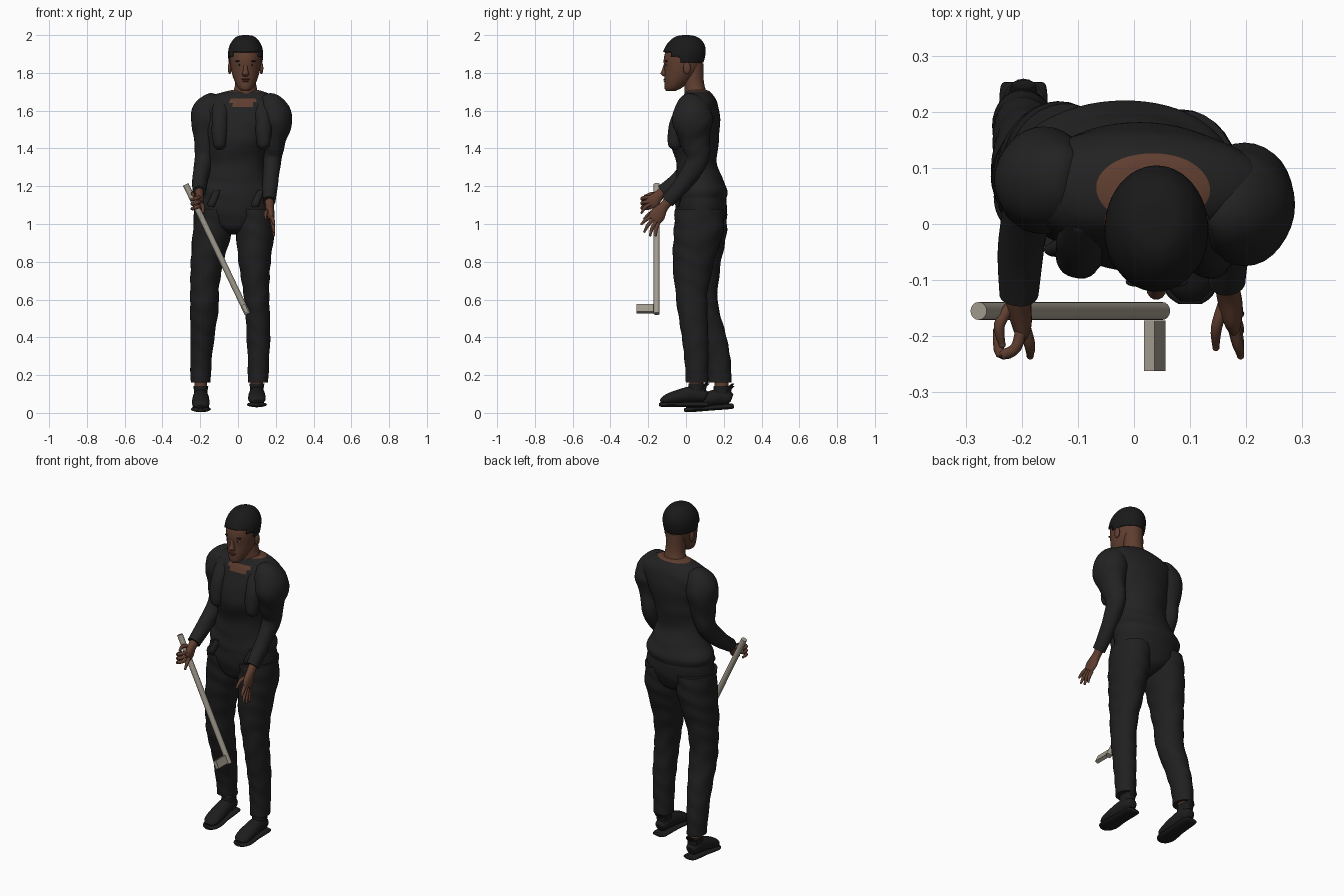
import bpy, bmesh, math
from mathutils import Vector

default = bpy.data.objects.get("Cube")
if default:
    bpy.data.objects.remove(default, do_unlink=True)


def material(name, red, green, blue):
    mat = bpy.data.materials.new(name)
    colour = (red, green, blue, 1)
    mat.use_nodes = True
    mat.diffuse_color = colour
    shader = next(n for n in mat.node_tree.nodes if n.type == 'BSDF_PRINCIPLED')
    shader.inputs["Base Color"].default_value = colour
    shader.inputs["Roughness"].default_value = 0.8
    return mat


shirt_black = material("shirt black", .016, .016, .016)
trouser_black = material("trouser black", .014, .014, .015)
shoe_black = material("shoe black", .012, .012, .013)
hair_black = material("hair black", .01, .01, .01)
skin_brown = material("skin brown", .115, .048, .029)
lip_brown = material("lip brown", .1, .036, .026)
eye_white = material("eye white", .3, .26, .23)
cane_beige = material("cane beige", .36, .33, .27)


def finish(name, bm, mats):
    """Turn a bmesh into a smooth shaded object with sharp edges kept."""
    bmesh.ops.recalc_face_normals(bm, faces=bm.faces)
    mesh = bpy.data.meshes.new(name)
    bm.to_mesh(mesh)
    bm.free()
    for mat in mats:
        mesh.materials.append(mat)
    mesh.shade_smooth()
    mesh.set_sharp_from_angle(angle=math.radians(50))
    obj = bpy.data.objects.new(name, mesh)
    bpy.context.collection.objects.link(obj)
    return obj


def smooth_path(stations, steps):
    """Catmull-Rom interpolation through (x, y, z, half width, half depth)."""
    pts = [stations[0], *stations, stations[-1]]
    out = []
    for p, q, r, s in zip(pts, pts[1:], pts[2:], pts[3:]):
        for k in range(steps):
            t = k / steps
            out.append([b + t * (c - a) / 2
                        + t * t * (a - 2.5 * b + 2 * c - d / 2)
                        + t ** 3 * (1.5 * (b - c) + (d - a) / 2)
                        for a, b, c, d in zip(p, q, r, s)])
    return out + [list(stations[-1])]


def loft(name, stations, *mats, level=False, sides=24, steps=6, ripple=0,
         rule=None, keep=None):
    """Skin elliptical rings along a path; rings lie flat when level is set."""
    rows = smooth_path(stations, steps)
    bm = bmesh.new()
    rings = []
    for i, (x, y, z, a, b) in enumerate(rows):
        before, after = rows[max(i - 1, 0)], rows[min(i + 1, len(rows) - 1)]
        along = Vector((0, 0, 1)) if level else (
            Vector(after[:3]) - Vector(before[:3])).normalized()
        across = Vector((1, 0, 0))
        across = (across - along * across.dot(along)).normalized()
        deep = along.cross(across)
        ring = []
        for k in range(sides):
            ang = math.tau * k / sides
            fold = 1 + ripple * math.sin(55 * z + 2 * math.sin(2 * ang + 9 * z))
            ring.append(bm.verts.new(
                Vector((x, y, z)) + across * (max(a, .001) * fold * math.cos(ang))
                + deep * (max(b, .001) * fold * math.sin(ang))))
        rings.append(ring)
    for low, high in zip(rings, rings[1:]):
        for k in range(sides):
            n = (k + 1) % sides
            bm.faces.new((low[k], low[n], high[n], high[k]))
    bm.faces.new(rings[0])
    bm.faces.new(rings[-1])
    if keep:
        drop = [f for f in bm.faces if not keep(f.calc_center_median())]
        bmesh.ops.delete(bm, geom=drop, context='FACES')
    if rule:
        for f in bm.faces:
            f.material_index = int(rule(f.calc_center_median()))
    return finish(name, bm, mats)


def ball(name, centre, radii, mat):
    bm = bmesh.new()
    bmesh.ops.create_uvsphere(bm, u_segments=16, v_segments=10, radius=1)
    bmesh.ops.scale(bm, vec=radii, verts=bm.verts)
    bmesh.ops.translate(bm, vec=centre, verts=bm.verts)
    return finish(name, bm, [mat])


def finger(name, *points, r=.01):
    """Rounded tube through the joints, tapering at the tip."""
    sizes = [r] * (len(points) - 1) + [r * .6]
    loft(name, [(*p, s, s) for p, s in zip(points, sizes)], skin_brown,
         sides=10, steps=4)
    ball(name + "_tip", points[-1], (r * .65,) * 3, skin_brown)


# Shirt, with an open neckline coloured as skin
def bare(c):
    front = c.y < .05 and 1.618 < c.z < 1.665
    return c.z > 1.702 or front and abs(c.x - .025) < .05 + .5 * (c.z - 1.618)


loft("shirt", [(-.02, .078, 1.125, .195, .13), (-.02, .083, 1.175, .203, .137),
               (-.015, .072, 1.24, .172, .122), (-.01, .055, 1.33, .146, .108),
               (0, .045, 1.45, .165, .13), (.012, .06, 1.57, .205, .12),
               (.015, .065, 1.635, .22, .102), (.022, .066, 1.675, .175, .083),
               (.035, .062, 1.703, .095, .062), (.037, .055, 1.71, .06, .045)],
     shirt_black, skin_brown, level=True, sides=64, steps=10, ripple=.01,
     rule=bare)

# Loose front panels and hem points
for side, x in (("right", -.097), ("left", .135)):
    loft(side + "_front_panel",
         [(x, -.055, 1.395, .015, .015), (x, -.06, 1.42, .034, .034),
          (x, -.055, 1.5, .042, .04), (x * .98, -.03, 1.59, .042, .035),
          (x * .95, .015, 1.66, .035, .025)], shirt_black, level=True, ripple=.03)
    loft(side + "_hem_point",
         [(x - .045, -.045, 1.09, .016, .008), (x - .04, -.045, 1.115, .022, .014),
          (x - .01, -.03, 1.18, .02, .02)], shirt_black, level=True, sides=12)

# Trousers
loft("trouser_hips", [(-.018, .07, .945, .025, .05), (-.02, .075, .975, .1, .105),
                      (-.022, .078, 1.03, .185, .128),
                      (-.02, .08, 1.09, .202, .137), (-.02, .08, 1.15, .197, .13)],
     trouser_black, level=True, sides=40, ripple=.008)
legs = {
    "left": [(.085, .072, 1.08, .1, .13), (.09, .065, .95, .1, .13),
             (.088, .04, .8, .085, .11), (.095, .03, .66, .07, .088),
             (.102, .033, .56, .065, .08), (.108, .048, .4, .062, .07),
             (.108, .056, .27, .056, .063), (.106, .058, .16, .054, .058)],
    "right": [(-.13, .085, 1.08, .1, .13), (-.138, .09, .95, .102, .125),
              (-.163, .082, .8, .087, .104), (-.177, .083, .66, .076, .086),
              (-.178, .092, .56, .076, .08), (-.188, .14, .4, .063, .075),
              (-.196, .17, .27, .056, .067), (-.198, .18, .16, .053, .06)]}
for side, stations in legs.items():
    loft(side + "_trouser_leg", stations, trouser_black, level=True,
         sides=32, steps=9, ripple=.022)


# Shoes: ankle, upper, sole and flared collar
def shoe(side, x, y, z, tilt):
    def lay(rows):
        return [(x + dx, y + dy, z + dz + tilt * dy, a, b)
                for dx, dy, dz, a, b in rows]
    loft(side + "_ankle", [(x, y + .06, z + .05, .032, .036),
                           (x, y + .06, .22, .034, .038)], skin_brown, level=True)
    loft(side + "_shoe_upper",
         lay([(0, .115, .055, .02, .018), (0, .1, .06, .034, .034),
              (0, .04, .068, .041, .043), (0, -.04, .055, .046, .036),
              (0, -.1, .04, .044, .026), (0, -.13, .03, .02, .01)]), shoe_black)
    loft(side + "_shoe_sole",
         lay([(0, .125, .014, .03, .008), (0, .11, .014, .042, .014),
              (0, 0, .014, .045, .014), (0, -.08, .014, .053, .014),
              (0, -.12, .014, .042, .013), (0, -.138, .014, .02, .008)]), shoe_black)
    loft(side + "_shoe_collar",
         lay([(0, .06, .07, .036, .045), (0, .062, .1, .036, .044),
              (0, .075, .125, .04, .056)]), shoe_black, level=True)
    loft(side + "_heel_tab",
         lay([(0, .09, .07, .03, .02), (0, .1, .11, .028, .014),
              (0, .122, .135, .02, .006)]), shoe_black, level=True, sides=12)


shoe("left", .1, -.005, .03, 0)
shoe("right", -.197, .128, .012, .08)

# Sleeves with full shoulders
loft("left_sleeve", [(.13, .05, 1.655, .03, .05), (.168, .04, 1.625, .076, .09),
                     (.197, .035, 1.55, .092, .108), (.19, .045, 1.45, .066, .082),
                     (.182, .06, 1.34, .048, .06), (.17, -.02, 1.21, .041, .045),
                     (.165, -.1, 1.12, .034, .038)],
     shirt_black, ripple=.02, sides=32)
loft("right_sleeve", [(-.1, .075, 1.655, .03, .05), (-.13, .077, 1.635, .07, .075),
                      (-.16, .078, 1.57, .09, .095), (-.168, .075, 1.45, .066, .075),
                      (-.18, .06, 1.34, .05, .058), (-.2, -.03, 1.24, .042, .046),
                      (-.205, -.125, 1.17, .035, .038)],
     shirt_black, ripple=.02, sides=32)

# Left hand, open
loft("left_palm", [(.166, -.085, 1.13, .024, .026), (.168, -.12, 1.09, .022, .027),
                   (.174, -.15, 1.05, .02, .042), (.178, -.17, 1.02, .014, .036)],
     skin_brown)
for i, (y, z) in enumerate(((-.235, 1.0), (-.22, .96), (-.19, .94), (-.16, .94))):
    base = (.177, -.185 + .013 * i, 1.04 - .012 * i)
    finger(f"left_finger_{i + 1}", base,
           (.185, (y + base[1]) / 2 - .005, (z + base[2]) / 2), (.19, y, z))
finger("left_thumb", (.16, -.14, 1.07), (.147, -.185, 1.06), (.146, -.22, 1.03))

# Right hand, curled round the cane
loft("right_palm", [(-.205, -.11, 1.18, .024, .026), (-.205, -.145, 1.15, .022, .028),
                    (-.2, -.175, 1.12, .018, .036), (-.2, -.195, 1.105, .012, .028)],
     skin_brown)
for i in range(3):
    z = 1.14 - .024 * i
    finger(f"right_finger_{i + 1}", (-.2, -.175, z), (-.21, -.22, z),
           (-.238, -.23, z - .01), (-.245, -.19, z - .01))
finger("right_index", (-.195, -.18, 1.11), (-.186, -.215, 1.09), (-.185, -.235, 1.06))
finger("right_thumb", (-.22, -.145, 1.15), (-.24, -.18, 1.16), (-.235, -.215, 1.15))

# Cane and its block handle
loft("cane_shaft", [(-.277, -.155, 1.21, .016, .016), (.05, -.155, .525, .016, .016)],
     cane_beige, sides=16, steps=1)
bpy.ops.mesh.primitive_cube_add(size=1, location=(.037, -.217, .552),
                                rotation=(0, -.445, 0))
handle = bpy.context.object
handle.name = "cane_handle"
handle.scale = (.021, .09, .046)
handle.data.materials.append(cane_beige)

# Neck and head
loft("neck", [(.035, .055, 1.66, .08, .06), (.04, .048, 1.71, .062, .056),
              (.04, .042, 1.76, .054, .052), (.04, .042, 1.85, .056, .05)],
     skin_brown, level=True)
skull = [(.04, -.08, 1.705, .022, .025), (.04, -.067, 1.722, .04, .047),
         (.04, -.045, 1.76, .06, .07), (.04, -.022, 1.81, .075, .092),
         (.04, -.013, 1.87, .083, .105), (.04, -.005, 1.92, .08, .1),
         (.04, 0, 1.96, .06, .076), (.04, 0, 1.982, .034, .042),
         (.04, 0, 1.988, .004, .005)]
loft("head", skull, skin_brown, level=True, sides=40)


def in_hair(c):
    if c.y < -.075:
        return c.z > 1.912
    return c.z > (1.855 if c.y > -.035 else 1.89)


loft("hair", [(x, y, z + .012, a + .009, b + .008) for x, y, z, a, b in skull],
     hair_black, level=True, sides=48, steps=9, keep=in_hair)
hair = bpy.data.objects["hair"].modifiers.new("thickness", 'SOLIDIFY')
hair.thickness = .01

# Face
loft("nose", [(.04, -.108, 1.85, .01, .008), (.04, -.112, 1.82, .012, .014),
              (.04, -.115, 1.795, .018, .02), (.04, -.105, 1.78, .014, .01)],
     skin_brown, level=True, sides=14)
ball("upper_lip", (.04, -.108, 1.766), (.024, .012, .005), lip_brown)
ball("lower_lip", (.04, -.107, 1.756), (.021, .012, .006), lip_brown)
ball("chin", (.04, -.094, 1.722), (.025, .02, .018), skin_brown)
for side, s in (("left", 1), ("right", -1)):
    ball(side + "_eye", (.04 + s * .033, -.1, 1.842), (.013, .008, .005), eye_white)
    ball(side + "_iris", (.04 + s * .033, -.105, 1.842), (.006, .005, .005), hair_black)
    ball(side + "_eyebrow", (.04 + s * .035, -.103, 1.862), (.02, .009, .004), hair_black)
    ball(side + "_ear", (.04 + s * .084, .005, 1.825), (.01, .02, .032), skin_brown)
